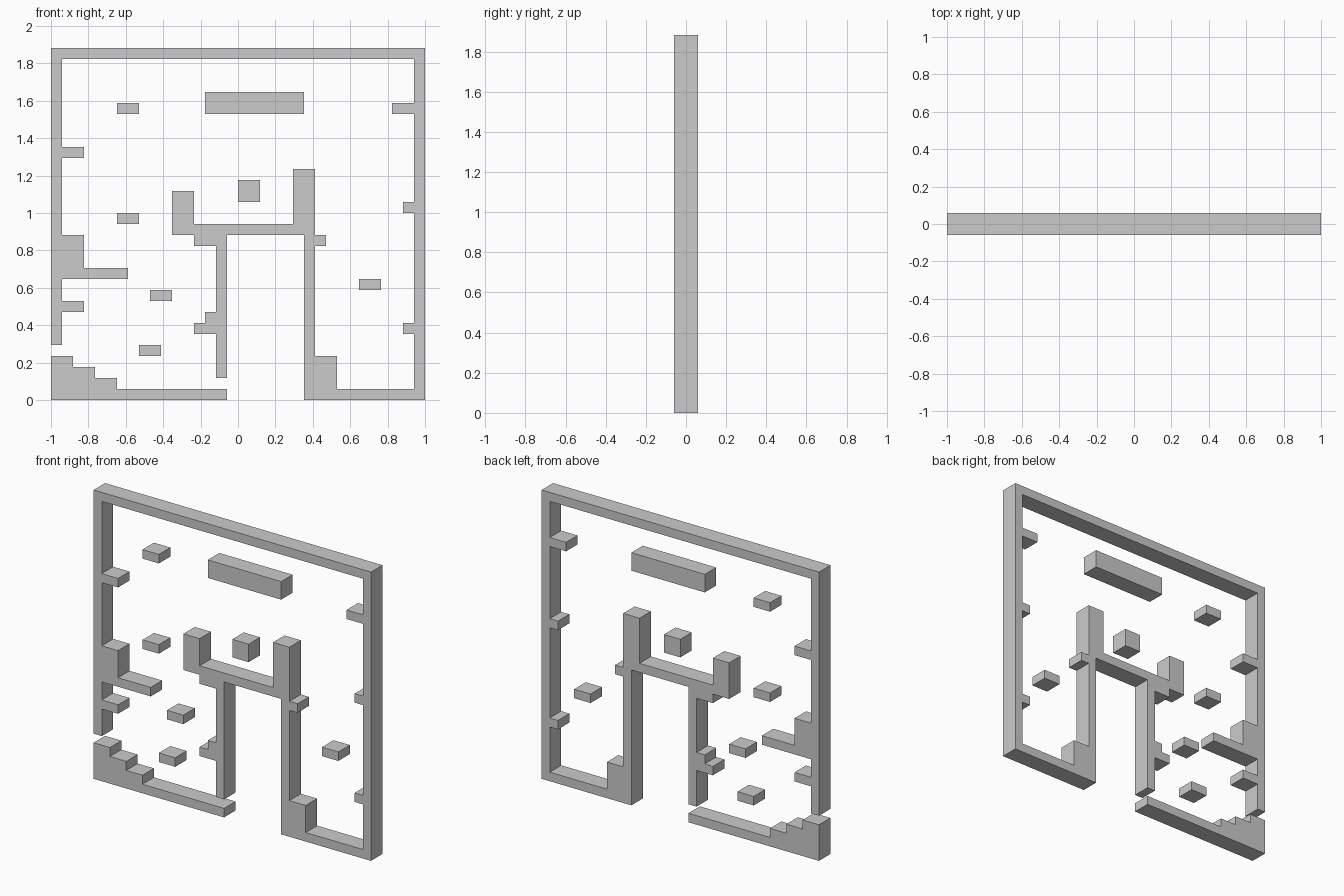
import bpy, bmesh

if "Cube" in bpy.data.objects:
    bpy.data.objects.remove(bpy.data.objects["Cube"])

U = 2 / 34          # grid cell: the panel is 34 wide, 32 tall, 2 deep


def slab(name, outline):
    """Extrude an (x, z) grid outline through the full panel depth."""
    bm = bmesh.new()
    face = bm.faces.new([bm.verts.new(((x - 17) * U, -U, z * U)) for x, z in outline])
    ext = bmesh.ops.extrude_face_region(bm, geom=[face])["geom"]
    verts = [g for g in ext if isinstance(g, bmesh.types.BMVert)]
    bmesh.ops.translate(bm, vec=(0, 2 * U, 0), verts=verts)
    bmesh.ops.recalc_face_normals(bm, faces=bm.faces)
    mesh = bpy.data.meshes.new(name)
    bm.to_mesh(mesh)
    bm.free()
    obj = bpy.data.objects.new(name, mesh)
    bpy.context.collection.objects.link(obj)
    return obj


def right_angle_path(x, z, *stops):
    """Walk a square-cornered outline; stops alternate new z, new x, ..."""
    points = [(x, z)]
    for i, stop in enumerate(stops):
        if i % 2 == 0:
            z = stop
        else:
            x = stop
        points.append((x, z))
    return points


def box(name, x0, z0, x1, z1):
    return slab(name, [(x0, z0), (x1, z0), (x1, z1), (x0, z1)])


# Outer frame with its wall ledges
slab("outer_frame", right_angle_path(
    0, 5, 32, 34, 0, 26, 1, 33,
    6, 32, 7, 33, 17, 32, 18, 33, 26, 31, 27, 33,      # right ledges
    31, 1, 23, 3, 22, 1, 15, 3, 12, 7, 11, 1,          # left ledges
    9, 3, 8, 1, 5))

# Central archway with two raised posts and side steps
slab("archway", right_angle_path(
    23, 0, 15, 16, 2, 15, 6, 13, 7, 14, 8, 15, 14, 13, 15, 11,
    19, 13, 16, 22, 21, 24, 15, 25, 14, 24, 4, 26, 0))

# Left floor with corner stairs
slab("stair_floor", right_angle_path(0, 0, 4, 2, 3, 4, 2, 6, 1, 16, 0))

# Floating platforms
for x, z in [(6, 26), (6, 16), (9, 9), (8, 4), (28, 10)]:
    box("small_platform", x, z, x + 2, z + 1)
box("long_platform", 14, 26, 23, 28)
box("centre_block", 17, 18, 19, 20)
